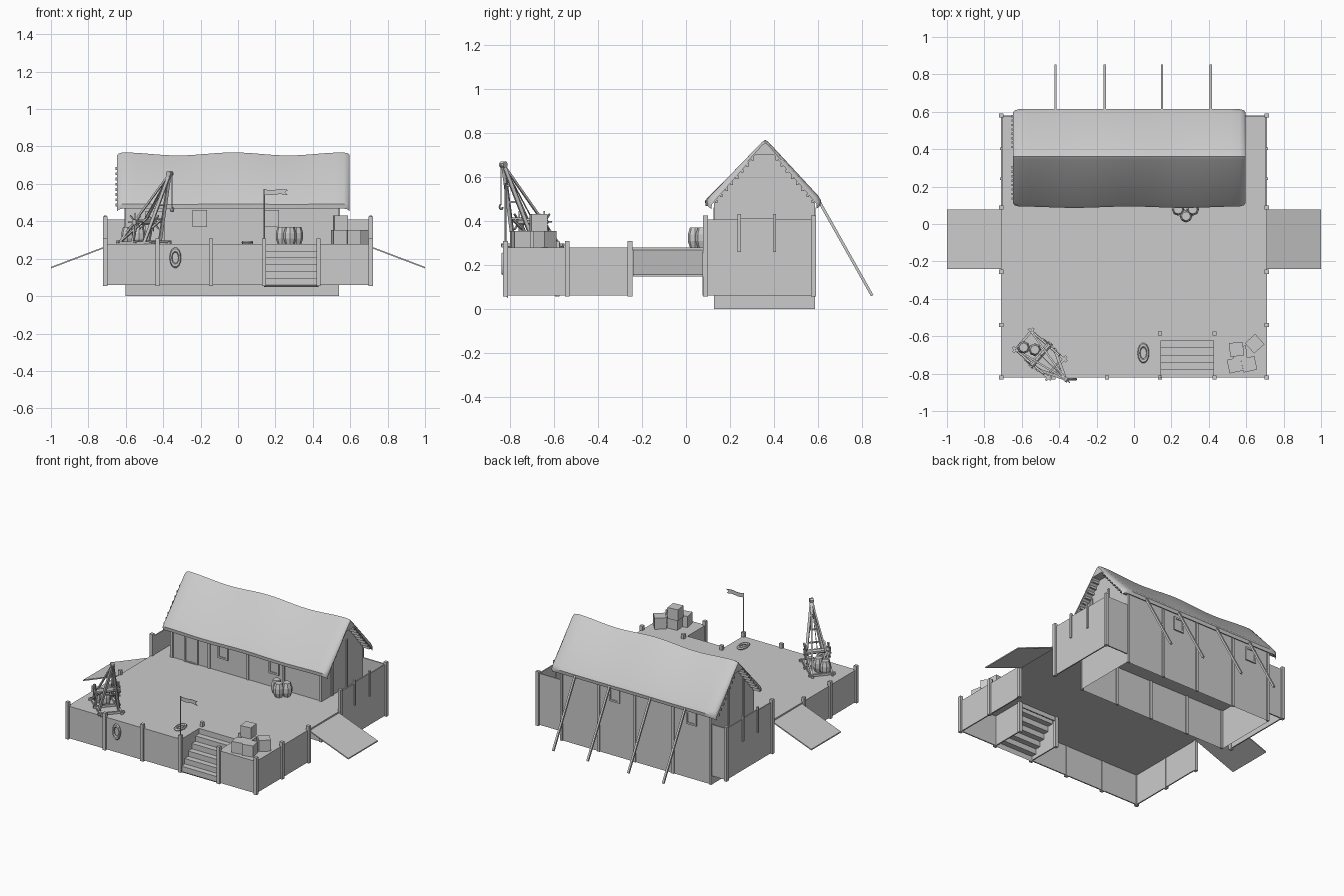
import bpy, bmesh, math
from mathutils import Vector, Matrix

if "Cube" in bpy.data.objects:
    bpy.data.objects.remove(bpy.data.objects["Cube"])


def mesh_object(name, verts, faces):
    me = bpy.data.meshes.new(name)
    me.from_pydata([tuple(v) for v in verts], [], faces)
    bm = bmesh.new()
    bm.from_mesh(me)
    bmesh.ops.recalc_face_normals(bm, faces=bm.faces)
    bm.to_mesh(me)
    bm.free()
    ob = bpy.data.objects.new(name, me)
    bpy.context.collection.objects.link(ob)
    return ob


def box(name, x0, x1, y0, y1, z0, z1, rot=0):
    c = Vector(((x0 + x1) / 2, (y0 + y1) / 2, (z0 + z1) / 2))
    h = Vector((x1 - x0, y1 - y0, z1 - z0)) / 2
    vs = [Vector((sx * h.x, sy * h.y, sz * h.z)) for sx in (-1, 1) for sy in (-1, 1) for sz in (-1, 1)]
    fs = [(0, 1, 3, 2), (4, 6, 7, 5), (0, 4, 5, 1), (2, 3, 7, 6), (0, 2, 6, 4), (1, 5, 7, 3)]
    m = Matrix.Rotation(math.radians(rot), 3, 'Z')
    return mesh_object(name, [m @ v + c for v in vs], fs)


def loft(name, rings, caps=True):
    n = len(rings[0])
    vs = [v for r in rings for v in r]
    fs = [(i * n + j, i * n + (j + 1) % n, (i + 1) * n + (j + 1) % n, (i + 1) * n + j)
          for i in range(len(rings) - 1) for j in range(n)]
    if caps:
        fs += [tuple(range(n)), tuple(range(len(vs) - n, len(vs)))]
    return mesh_object(name, vs, fs)


def beam(name, a, b, r, sides=4):
    a, b = Vector(a), Vector(b)
    q = (b - a).to_track_quat('Z', 'Y')
    ring = [q @ Vector((r * math.cos(t), r * math.sin(t), 0))
            for t in (2 * math.pi * (i + .5) / sides for i in range(sides))]
    return loft(name, [[a + v for v in ring], [b + v for v in ring]])


def barrel(x, y):
    prof = [(.024, 0), (.034, .03), (.034, .06), (.024, .092)]
    loft("barrel", [[(x + r * math.cos(i * math.pi / 4), y + r * math.sin(i * math.pi / 4), D + z)
                     for i in range(8)] for r, z in prof])


def rope_coil(name, loc, upright):
    bpy.ops.mesh.primitive_torus_add(major_radius=.028, minor_radius=.009, major_segments=14, minor_segments=6,
                                     location=loc, rotation=(math.pi / 2 if upright else 0, 0, 0))
    ob = bpy.context.object
    ob.name = name
    ob.scale = (.85, 1.5, 1)
    bpy.ops.object.shade_smooth_by_angle()


D = .278   # deck height
B = .06    # bottom of deck skirts
SX0, SX1, SY = .14, .43, -.585   # stair opening

# deck with stair notch
outline = [(-.71, -.82), (SX0, -.82), (SX0, SY), (SX1, SY), (SX1, -.82), (.71, -.82), (.71, .58), (-.71, .58)]
loft("deck", [[(x, y, z) for x, y in outline] for z in (D - .01, D)])

# skirt walls
T = .008
box("front_wall_left", -.71, SX0, -.82, -.82 + T, B, D)
box("front_wall_right", SX1, .71, -.82, -.82 + T, B, D)
for x in (SX0, SX1):
    box("stair_side_wall", x - T / 2, x + T / 2, -.82, SY, B, D)
box("stair_back_wall", SX0, SX1, SY - T / 2, SY + T / 2, D - .04, D)
for s in (-1, 1):
    xa, xb = sorted((s * .71, s * (.71 - T)))
    box("side_wall", xa, xb, -.82, -.25, B, D)
    box("rear_side_wall", xa, xb, .075, .58, B, D)
    for i, (y0, y1, top) in enumerate(((.09, .24, .405), (.245, .40, .412), (.405, .58, .408))):
        box("rear_side_fence", xa, xb, y0, y1, D, top)
    inner = .54 if s > 0 else .60
    xa, xb = sorted((s * inner, s * .71))
    box("rear_wall", xa, xb, .58 - T, .58, B, .41)
    # ramp
    loft("ramp", [[(s * x, y, z + dz) for y, dz in ((-.24, 0), (.078, 0), (.078, -.008), (-.24, -.008))]
                  for x, z in ((.705, .268), (1, .156))])

# posts
def post(x, y, z0=.055, z1=.308, w=.011):
    box("post", x - w, x + w, y - w, y + w, z0, z1)

for x in (-.71, -.43, -.145, .14, .43, .71):
    post(x, -.82)
for x in (SX0, SX1):
    post(x, SY)
for s in (-1, 1):
    for y in (-.54, -.255):
        post(s * .71, y)
    for y in (.088, .58):
        post(s * .71, y, z1=.425)
    for y in (.242, .402):
        post(s * .71, y, D - .02, .43, .007)

# stairs: one stepped sheet
N = 6
run, rise = (SY + .82) / N, (D - B) / N
path = []
for i in range(N):
    path += [(-.82 + i * run, B + i * rise), (-.82 + i * run, B + (i + 1) * rise)]
path.append((SY, D))
under = [(y + .01, z - .01) for y, z in reversed(path)]
loft("stairs", [[(x, y, z) for y, z in path + under] for x in (SX0, SX1)])

# house walls, open underneath
HX0, HX1, HY0, HY1 = -.60, .54, .135, .58
pent = [(HY0, 0), (HY0, .50), (.315, .71), (.40, .71), (HY1, .50), (HY1, 0)]
house = loft("house_walls", [[(x, y, z) for y, z in pent] for x in (HX0, HX1)])
bm = bmesh.new()
bm.from_mesh(house.data)
bmesh.ops.delete(bm, geom=[f for f in bm.faces if all(v.co.z < .01 for v in f.verts)], context='FACES_ONLY')
bm.to_mesh(house.data)
bm.free()
for x in (-.592, -.31, -.02, .25, .532):
    for y in (HY0, HY1):
        box("house_post", x - .009, x + .009, y - .007, y + .007, 0, .49)
for x in (HX0, HX1):
    for y in (.24, .40):
        box("gable_post", x - .006, x + .006, y - .007, y + .007, D, .6)

# windows and door
def opening(name, x, y, w, z0, z1):
    t = .006
    for a in (x - w, x + w):
        box(name + "_jamb", a - t, a + t, y - .009, y + .009, z0, z1)
    for z in (z0, z1):
        box(name + "_rail", x - w - t, x + w + t, y - .009, y + .009, z - t, z + t)
    box(name + "_panel", x - w, x + w, y - .003, y + .003, z0, z1)

for x, y in ((-.205, HY0), (.18, HY0), (.13, HY1), (-.45, HY1)):
    opening("window", x, y, .033, .375, .455)
opening("door", -.445, HY0, .045, D, .45)

# thatched roof with sagging ridge
outer = [(.093, .468), (.09, .492), (.105, .512), (.345, .758), (.36, .768), (.375, .758), (.60, .515), (.614, .492), (.61, .468)]
inner = [(.592, .478), (.40, .70), (.315, .70), (.118, .475)]
rings = []
xs = [-.647, -.638, -.615] + [-.615 + 1.18 * i / 24 for i in range(1, 24)] + [.565, .588, .597]
for i, x in enumerate(xs):
    e = min(i, len(xs) - 1 - i)
    k = {0: .07, 1: .025}.get(e, 0)
    u = (x + .615) / 1.18
    wave = math.cos(u * 4 * math.pi) if 0 <= u <= 1 else 1
    ring = []
    for y, z in outer:
        f = max(0, (z - .468) / .3)
        ring.append((x, y + (.355 - y) * k + .004 * wave * (1 - f) * (y < .36), z - k * .2 + .008 * (wave - 1) * f))
    rings.append(ring + [(x, y, z) for y, z in inner])
roof = loft("thatched_roof", rings)
bpy.context.view_layer.objects.active = roof
roof.select_set(True)
bpy.ops.object.shade_smooth_by_angle(angle=math.radians(40))
roof.select_set(False)

# batten ends along the gable rakes
for x0, x1 in ((-.655, -.60), (.54, .592)):
    for i in range(8):
        t = (i + .5) / 8
        for ya, yb in ((.125, .315), (.588, .40)):
            y, z = ya + (yb - ya) * t, .475 + .222 * t
            box("roof_batten", x0, x1, y - .006, y + .006, z - .009, z + .006)

# rear props
for x in (-.42, -.157, .15, .41):
    beam("rear_prop", (x, .607, .485), (x, .846, .06), .009)

# barrels and crates
for x, y in ((.236, .078), (.314, .078), (.278, .042), (-.59, -.66), (-.53, -.672)):
    barrel(x, y)
for x, y, z, r in ((.54, -.755, 0, 12), (.615, -.75, 0, 12), (.645, -.64, 0, 42), (.565, -.69, 0, 5), (.548, -.67, .076, 6)):
    h = .037
    box("crate", x - h, x + h, y - h, y + h, D + z, D + z + .076, r)

# rope coils
rope_coil("hanging_rope", (-.335, -.83, .205), True)
rope_coil("deck_rope", (.05, -.69, D + .009), False)

# flag
beam("flag_pole", (.14, -.82, .30), (.14, -.82, .572), .004, 6)
edge = [(.14, .57), (.18, .566), (.225, .572), (.27, .568), (.25, .556), (.268, .54), (.225, .546), (.18, .54), (.14, .544)]
loft("flag", [[(x, y, z) for x, z in edge] for y in (-.821, -.818)])

# crane, in its own turned axes: a along the jib, b across
C = Vector((-.50, -.70, 0))
d = Vector((.76, -.65, 0)).normalized()
p = Vector((.65, .76, 0)).normalized()

def at(a, b, z):
    return C + d * a + p * b + Vector((0, 0, z))

top = Vector((-.365, -.83, .655))
for b in (-.065, .065):
    beam("crane_sill", at(-.14, b, D + .008), at(.13, b, D + .008), .010)
    beam("crane_main_leg", at(.05, b, D), top, .011)
    beam("crane_back_leg", at(-.13, b, D), top, .007)
    beam("crane_windlass_stand", at(-.03, b, D), at(0, b, .40), .009)
    beam("crane_brace", at(-.12, b, D + .01), at(.08, b, .42), .007)
    for i in range(4):
        w = Vector((0, 0, math.sin(i * math.pi / 4))) + d * math.cos(i * math.pi / 4)
        c = at(0, b * 1.15, .395)
        beam("windlass_spoke", c - w * .05, c + w * .05, .005)
for a in (-.12, 0, .11):
    beam("crane_cross_sill", at(a, -.085, D + .012), at(a, .085, D + .012), .010)
for t in (.35, .55, .75):
    beam("crane_rung", at(.05, -.065, D).lerp(top, t), at(.05, .065, D).lerp(top, t), .006)
beam("windlass_drum", at(0, -.085, .395), at(0, .085, .395), .016, 8)
beam("crane_pulley", top - p * .012, top + p * .012, .016, 8)
beam("hoist_rope", at(0, 0, .41), top, .003)
tip = top + d * .016
beam("hanging_line", tip, tip - Vector((0, 0, .18)), .003)
hook = [tip + d * (.011 * math.sin(t)) + Vector((0, 0, -.192 + .012 * math.cos(t))) for t in (0, .8, 1.6, 2.4, 3.2, 4.0, 4.7)]
for a, b in zip(hook, hook[1:]):
    beam("crane_hook", a, b, .004)
